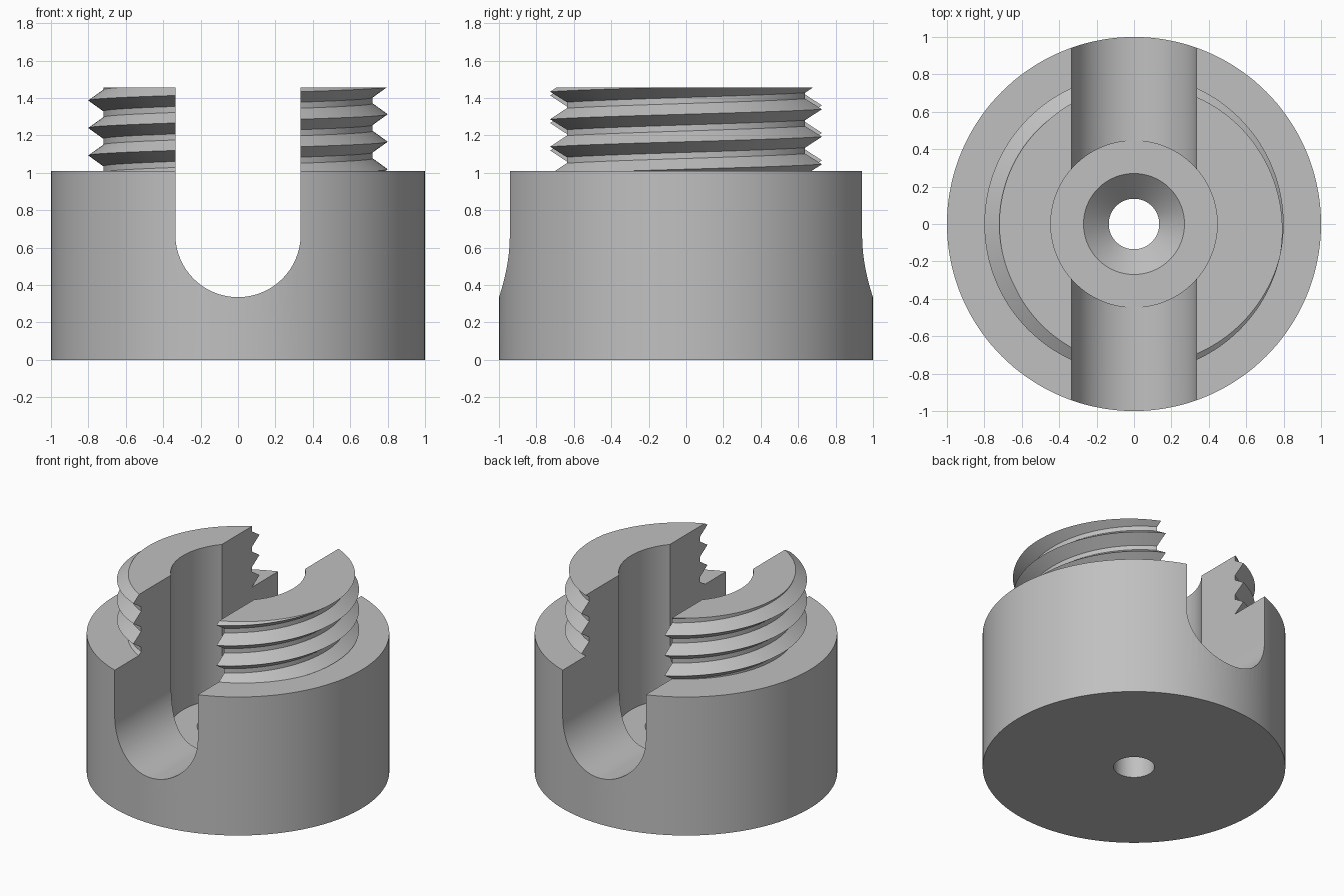
import bpy, bmesh, math

cube = bpy.data.objects.get("Cube")
if cube:
    bpy.data.objects.remove(cube)

SEGMENTS = 144
BASE_R, BASE_TOP, TOP = 1.0, 1.01, 1.455
ROOT_R, CREST_R, PITCH, CREST_Z = 0.72, 0.8, 0.147, 1.166
SLOT_R = 0.335

grey = bpy.data.materials.new("plain grey")
grey.use_nodes = True
grey.diffuse_color = (0.53, 0.53, 0.53, 1)
grey.node_tree.nodes["Principled BSDF"].inputs["Base Color"].default_value = grey.diffuse_color


def make_object(name, bm):
    bmesh.ops.recalc_face_normals(bm, faces=bm.faces[:])
    mesh = bpy.data.meshes.new(name)
    bm.to_mesh(mesh)
    bm.free()
    mesh.materials.append(grey)
    obj = bpy.data.objects.new(name, mesh)
    bpy.context.collection.objects.link(obj)
    return obj


def revolve(name, profile):
    """Solid of revolution about z from (radius, height) points."""
    bm = bmesh.new()
    verts = [bm.verts.new((r, 0, z)) for r, z in profile]
    edges = [bm.edges.new(pair) for pair in zip(verts, verts[1:])]
    bmesh.ops.spin(bm, geom=verts + edges, cent=(0, 0, 0), axis=(0, 0, 1),
                   angle=math.tau, steps=SEGMENTS)
    bmesh.ops.remove_doubles(bm, verts=bm.verts[:], dist=1e-5)
    return make_object(name, bm)


def threaded_neck():
    """Right-handed helical thread, trimmed flat at both ends."""
    bm = bmesh.new()
    turn = [(CREST_R, 0), (ROOT_R, 0.39), (ROOT_R, 0.61)]
    columns = []
    for i in range(SEGMENTS + 1):
        a = math.tau * i / SEGMENTS
        columns.append([
            bm.verts.new((r * math.cos(a), r * math.sin(a),
                          CREST_Z + PITCH * (k + f + i / SEGMENTS)))
            for k in range(-5, 5) for r, f in turn])
    for a, b in zip(columns, columns[1:]):
        for j in range(len(a) - 1):
            bm.faces.new((a[j], b[j], b[j + 1], a[j + 1]))
    bmesh.ops.remove_doubles(bm, verts=bm.verts[:], dist=1e-5)
    # Trim and cap
    for z, normal in ((BASE_TOP - 0.1, -1), (TOP, 1)):
        bmesh.ops.bisect_plane(bm, geom=bm.verts[:] + bm.edges[:] + bm.faces[:],
                               plane_co=(0, 0, z), plane_no=(0, 0, normal),
                               clear_outer=True)
    bmesh.ops.holes_fill(bm, edges=[e for e in bm.edges if e.is_boundary], sides=0)
    return make_object("threaded_neck", bm)


def slot_cutter():
    """U-shaped channel running front to back."""
    bm = bmesh.new()
    steps = SEGMENTS // 2
    outline = [(-SLOT_R * math.cos(math.pi * i / steps),
                2 * SLOT_R - SLOT_R * math.sin(math.pi * i / steps))
               for i in range(steps + 1)]
    outline += [(SLOT_R, TOP + 0.2), (-SLOT_R, TOP + 0.2)]
    face = bm.faces.new([bm.verts.new((x, -1.2, z)) for x, z in outline])
    end = bmesh.ops.extrude_face_region(bm, geom=[face], use_keep_orig=True)["geom"]
    bmesh.ops.translate(bm, vec=(0, 2.4, 0),
                        verts=[v for v in end if isinstance(v, bmesh.types.BMVert)])
    return make_object("slot_cutter", bm)


def combine(target, tool, operation):
    mod = target.modifiers.new(operation.lower(), "BOOLEAN")
    mod.operation = operation
    mod.solver = "EXACT"
    mod.object = tool
    bpy.context.view_layer.objects.active = target
    bpy.ops.object.modifier_apply(modifier=mod.name)
    bpy.data.objects.remove(tool)


# Round base joined with the neck
body = revolve("slotted_threaded_body",
               [(0, 0), (BASE_R, 0), (BASE_R, BASE_TOP), (0, BASE_TOP)])
combine(body, threaded_neck(), "UNION")

# Cross channel, then the stepped bore with countersink and through hole
combine(body, slot_cutter(), "DIFFERENCE")
bore = [(0, -0.1), (0.135, -0.1), (0.135, 0.195), (0.27, 0.33),
        (0.445, 0.33), (0.445, TOP + 0.3), (0, TOP + 0.3)]
combine(body, revolve("bore_cutter", bore), "DIFFERENCE")

# Smooth curved walls, keep crisp edges
bpy.ops.object.select_all(action="DESELECT")
body.select_set(True)
bpy.context.view_layer.objects.active = body
bpy.ops.object.shade_smooth_by_angle(angle=math.radians(25))
